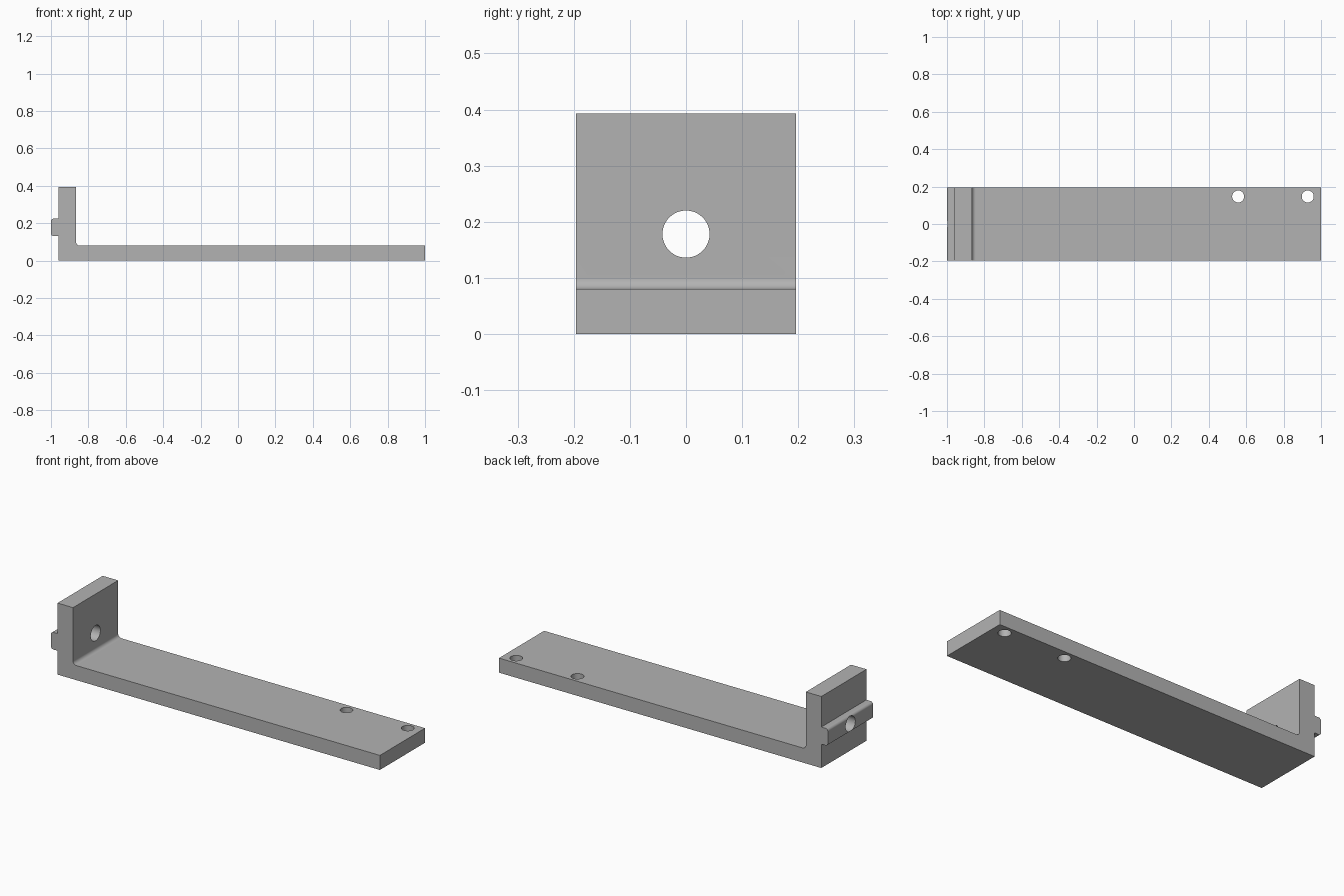
import bpy
import bmesh
import math

cube = bpy.data.objects.get("Cube")
if cube:
    bpy.data.objects.remove(cube, do_unlink=True)

HALF_WIDTH = 0.196
WALL_OUT, WALL_IN, WALL_TOP = -0.96, -0.866, 0.393
BASE_TOP = 0.08
KEY_LOW, KEY_HIGH = 0.131, 0.225
HOLE_Z = (KEY_LOW + KEY_HIGH) / 2

steel = bpy.data.materials.new("grey metal")
steel.use_nodes = True
grey = (0.45, 0.45, 0.45, 1)
steel.diffuse_color = grey
steel.node_tree.nodes["Principled BSDF"].inputs["Base Color"].default_value = grey


def arc(cx, cz, radius, start, end, steps=8):
    """Points of an arc in the side profile, angles in degrees."""
    angles = [math.radians(start + (end - start) * i / steps) for i in range(steps + 1)]
    return [(cx + radius * math.cos(a), cz + radius * math.sin(a)) for a in angles]


def extrude_profile(name, points):
    """Extrude a side profile across the full width."""
    bm = bmesh.new()
    face = bm.faces.new([bm.verts.new((x, -HALF_WIDTH, z)) for x, z in points])
    side = bmesh.ops.extrude_face_region(bm, geom=[face])["geom"]
    verts = [v for v in side if isinstance(v, bmesh.types.BMVert)]
    bmesh.ops.translate(bm, verts=verts, vec=(0, 2 * HALF_WIDTH, 0))
    bmesh.ops.recalc_face_normals(bm, faces=bm.faces)
    mesh = bpy.data.meshes.new(name)
    bm.to_mesh(mesh)
    bm.free()
    mesh.materials.append(steel)
    obj = bpy.data.objects.new(name, mesh)
    bpy.context.collection.objects.link(obj)
    return obj


def drill(obj, radius, location, rotation=(0, 0, 0)):
    """Cut a round through hole."""
    bpy.ops.mesh.primitive_cylinder_add(vertices=48, radius=radius, depth=0.4,
                                        location=location, rotation=rotation)
    cutter = bpy.context.object
    cutter.name = "hole_cutter"
    cutter.hide_render = True
    cutter.data.materials.append(steel)
    cut = obj.modifiers.new("hole", "BOOLEAN")
    cut.operation = "DIFFERENCE"
    cut.solver = "EXACT"
    cut.object = cutter
    bpy.context.view_layer.objects.active = obj
    bpy.ops.object.modifier_apply(modifier=cut.name)
    bpy.data.objects.remove(cutter, do_unlink=True)


# L-shaped bracket: base, filleted inner corner, wall and rounded locating key
fillet, key_round = 0.02, 0.015
profile = [(WALL_OUT, 0), (1, 0), (1, BASE_TOP)]
profile += arc(WALL_IN + fillet, BASE_TOP + fillet, fillet, 270, 180)
profile += [(WALL_IN, WALL_TOP), (WALL_OUT, WALL_TOP), (WALL_OUT, KEY_HIGH)]
profile += arc(-1 + key_round, KEY_HIGH - key_round, key_round, 90, 180)
profile += arc(-1 + key_round, KEY_LOW + key_round, key_round, 180, 270)
profile += [(WALL_OUT, KEY_LOW)]
bracket = extrude_profile("angle_bracket", profile)

# Bolt hole through wall and key, two mounting holes along the back edge
drill(bracket, 0.042, (-0.93, 0, HOLE_Z), (0, math.pi / 2, 0))
for x in (0.557, 0.929):
    drill(bracket, 0.032, (x, 0.147, BASE_TOP / 2))

# Smooth the curved faces while keeping the flats crisp
bpy.ops.object.select_all(action="DESELECT")
bracket.select_set(True)
bpy.context.view_layer.objects.active = bracket
bpy.ops.object.shade_smooth_by_angle(angle=math.radians(30))
weighted = bracket.modifiers.new("flat_normals", "WEIGHTED_NORMAL")
weighted.keep_sharp = True
